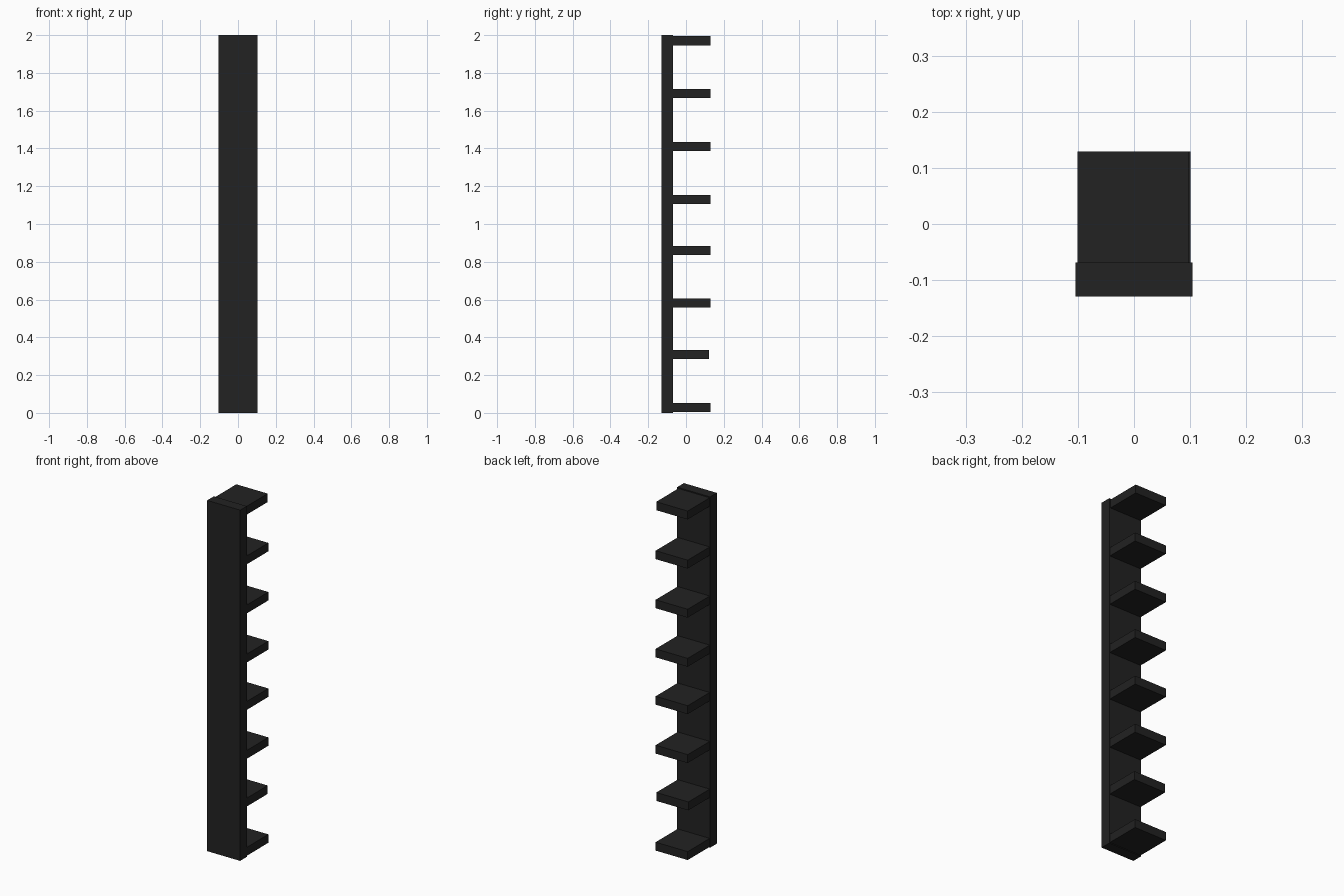
import bpy

if "Cube" in bpy.data.objects:
    bpy.data.objects.remove(bpy.data.objects["Cube"])

dark = bpy.data.materials.new("dark_finish")
dark.diffuse_color = (0.016, 0.016, 0.016, 1)
dark.use_nodes = True
dark.node_tree.nodes["Principled BSDF"].inputs["Base Color"].default_value = dark.diffuse_color


def box(name, x0, x1, y0, y1, z0, z1):
    bpy.ops.mesh.primitive_cube_add(
        size=1, location=((x0 + x1) / 2, (y0 + y1) / 2, (z0 + z1) / 2))
    ob = bpy.context.object
    ob.name = name
    ob.scale = (x1 - x0, y1 - y0, z1 - z0)
    bpy.ops.object.transform_apply(location=False, rotation=False, scale=True)
    ob.data.materials.append(dark)
    return ob


# Tall upright panel
box("upright_panel", -0.104, 0.104, -0.129, -0.069, 0, 2)

# Shelves (bottom heights); the second one is slightly shallower
heights = [0.004, 0.285, 0.557, 0.836, 1.106, 1.386, 1.666, 1.946]
for i, z in enumerate(heights):
    depth_end = 0.123 if i == 1 else 0.129
    right = 0.097 if i == len(heights) - 1 else 0.101
    box(f"shelf_{i + 1}", -0.101, right, -0.069, depth_end, z, z + 0.048)
